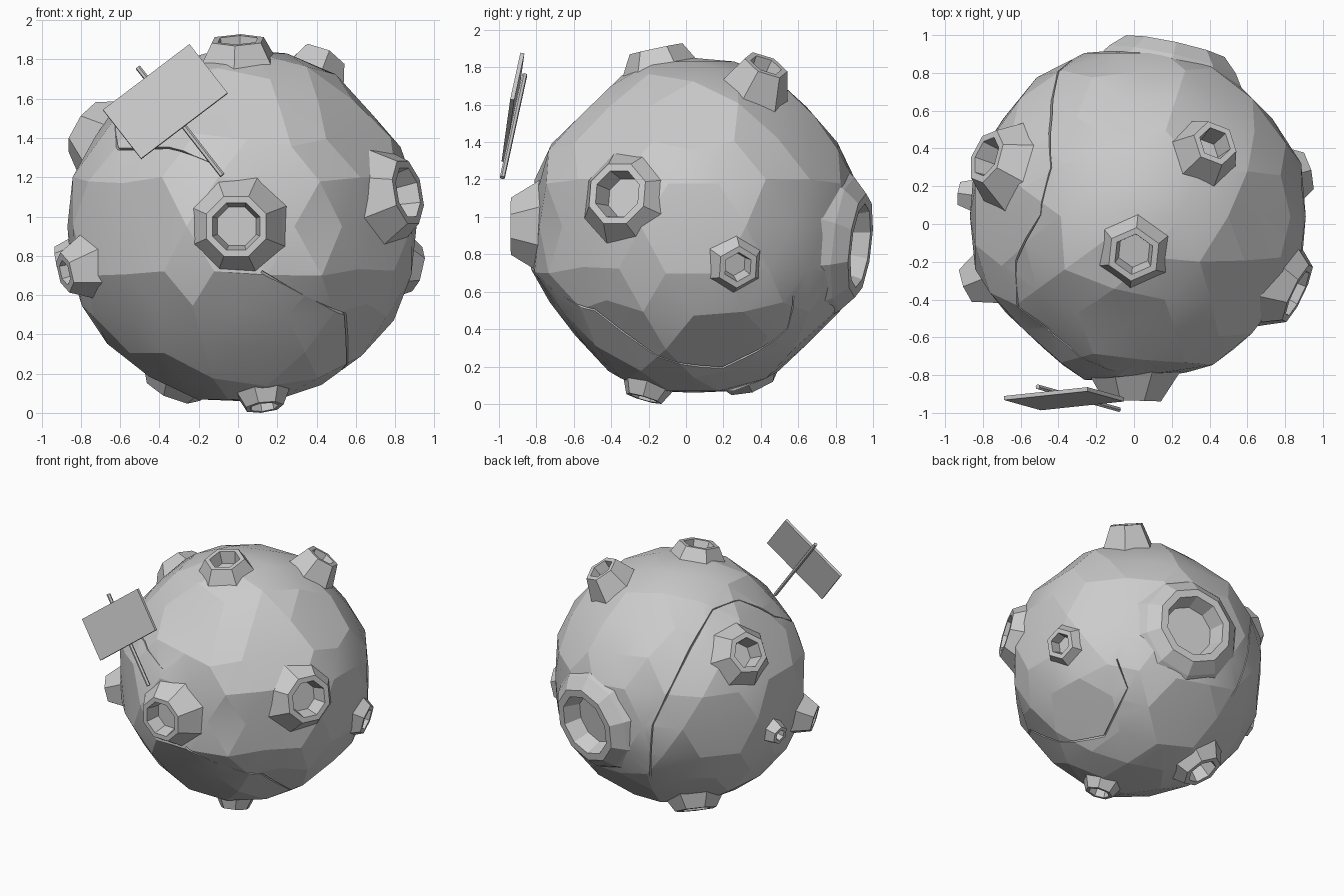
import bpy, bmesh, math
from mathutils import Vector, Matrix

if "Cube" in bpy.data.objects:
    bpy.data.objects.remove(bpy.data.objects["Cube"])

C = Vector((0.02, 0.04, 0.95))
R = 0.91

# Flattened areas of the rock: direction and distance from the centre
FLATS = [(Vector(d).normalized(), r) for d, r in [
    ((0.1, -1, 0.05), .845), ((0, -.7, .72), .845), ((0.05, -.8, -.6), .845),
    ((.7, -.65, -.05), .85), ((-.68, -.72, 0), .85), ((0, .75, .65), .875),
    ((.65, .65, 0), .87), ((-.75, .6, -.1), .875), ((0, 1, .1), .885),
    ((.75, 0, .65), .875), ((0, 0, 1), .9), ((.6, .2, -.75), .865),
    ((-.5, -.2, -.8), .88), ((-.75, -.1, .6), .865), ((0, 0, -1), .89),
    ((1, 0, -.1), .885), ((.6, -.5, .6), .855), ((-.5, -.6, .6), .855),
    ((-.55, -.6, -.5), .86), ((-.5, .5, -.6), .87), ((.55, -.5, -.6), .86),
    ((-1, -.1, -.1), .88), ((.5, .6, .6), .875), ((-.5, .6, .6), .88),
    ((0, .7, -.7), .875)]]


def surface_radius(d):
    r = R
    for n, dist in FLATS:
        k = d.dot(n)
        if k > 0.3:
            r = min(r, dist / k)
    return r


def new_object(name, bm):
    bmesh.ops.recalc_face_normals(bm, faces=bm.faces)
    me = bpy.data.meshes.new(name)
    bm.to_mesh(me)
    bm.free()
    ob = bpy.data.objects.new(name, me)
    bpy.context.collection.objects.link(ob)
    return ob


def axis_matrix(d):
    return Matrix.Translation(C) @ d.to_track_quat('Z', 'Y').to_matrix().to_4x4()


def loft(bm, rings):
    """Skin a list of point rings and cap both ends."""
    vs = [[bm.verts.new(p) for p in ring] for ring in rings]
    n = len(vs[0])
    for a, b in zip(vs, vs[1:]):
        for i in range(n):
            j = (i + 1) % n
            bm.faces.new((a[i], a[j], b[j], b[i]))
    bm.faces.new(vs[0][::-1])
    bm.faces.new(vs[-1])


def stack(bm, d, sides, stations, cap_bottom=True):
    """Rings of (height, radius) along direction d from the rock centre."""
    m = axis_matrix(d)
    loft(bm, [[m @ Vector((r * math.cos(math.tau * (i + .5) / sides),
                           r * math.sin(math.tau * (i + .5) / sides), h))
               for i in range(sides)] for h, r in stations])


# Craters: direction, sides, base radius, rim radius, hole radius, rim height, floor height
CRATERS = [
    ((-.03, -1, 0), 8, .25, .165, .13, .975, .87),
    ((.83, -.4, .17), 8, .25, .175, .135, .955, .84),
    ((.9, .24, -.22), 6, .18, .115, .08, .95, .87),
    ((.21, .95, -.11), 10, .36, .28, .225, .92, .80),
    ((-.02, -.19, .9), 6, .215, .145, .11, .97, .88),
    ((.38, .36, .8), 6, .20, .125, .09, 1.03, .90),
    ((-.76, .3, .48), 7, .25, .15, .11, 1.0, .87),
    ((-.92, -.37, -.24), 6, .18, .105, .065, 1.0, .90),
    ((.11, -.26, -.9), 7, .16, .10, .075, .965, .87),
    ((-.36, .32, -.85), 7, .22, .15, .11, .955, .86),
    ((-.93, .12, -.17), 6, .11, .07, .042, .965, .89),
]
cut = bmesh.new()
for k, (d, n, rb, rt, ri, top, floor) in enumerate(CRATERS):
    d = Vector(d).normalized()
    bm = bmesh.new()
    base = .74 if rb > .3 else .80
    stack(bm, d, n, [(base, rb + (.845 - base) * .7), (.845, rb), (top, rt), (top, ri),
                     (floor, ri * .82)])
    new_object("crater_%d" % (k + 1), bm)
    stack(cut, d, n, [(floor - .01, ri + .01), (1.1, ri + .01)])

# Cracks: polylines laid over the rock surface, cut as narrow grooves
CRACKS = [
    [(.12, -.81, .72), (.56, -.5, .49), (.5, -.15, .34), (.45, .2, .17),
     (.55, .58, .36), (.6, .54, .6)],
    [(-.1, -.79, 1.26), (-.36, -.66, 1.36), (-.62, -.45, 1.35), (-.64, -.2, 1.5),
     (-.5, .05, 1.68), (-.44, .3, 1.68), (-.45, .58, 1.5), (-.32, .86, .97),
     (-.25, .8, .5)]]
for pts in CRACKS:
    dirs = [(Vector(p) - C).normalized() for p in pts]
    path = []
    for a, b in zip(dirs, dirs[1:]):
        path += [a.lerp(b, t / 4).normalized() for t in range(4)]
    path.append(dirs[-1])
    rings = []
    for i, d in enumerate(path):
        tangent = path[min(i + 1, len(path) - 1)] - path[max(i - 1, 0)]
        side = d.cross(tangent).normalized() * .014
        r = surface_radius(d)
        rings.append([C + d * (r - .03), C + d * (r + .04) + side,
                      C + d * (r + .04) - side])
    loft(cut, rings)
cutter = new_object("crack_cutter", cut)
cutter.hide_render = True

# Rock body: faceted ball with flattened areas
bm = bmesh.new()
bmesh.ops.create_icosphere(bm, subdivisions=3, radius=1)
for v in bm.verts:
    d = v.co.normalized()
    v.co = C + d * surface_radius(d)
rock = new_object("rock_body", bm)
mod = rock.modifiers.new("cut", 'BOOLEAN')
mod.operation = 'DIFFERENCE'
mod.solver = 'EXACT'
mod.use_self = True
mod.object = cutter
bpy.context.view_layer.update()
carved = bpy.data.meshes.new_from_object(
    rock.evaluated_get(bpy.context.evaluated_depsgraph_get()))
rock.modifiers.clear()
if len(carved.polygons) > 500:
    rock.data = carved
bpy.data.objects.remove(cutter)
bpy.ops.object.select_all(action='DESELECT')
rock.select_set(True)
bpy.context.view_layer.objects.active = rock
bpy.ops.object.shade_smooth_by_angle(angle=math.radians(12))

# Tilted sign floating at the front: post and board
foot, head = Vector((-.08, -.982, 1.21)), Vector((-.51, -.862, 1.76))
up = (head - foot).normalized()
across = Vector((.43, .05, .35))
across = (across - up * across.dot(up)).normalized()
normal = across.cross(up)
basis = Matrix((across, up, normal)).transposed().to_4x4()


def block(name, centre, size):
    bm = bmesh.new()
    bmesh.ops.create_cube(bm, size=1, matrix=Matrix.Translation(centre) @ basis
                          @ Matrix.Diagonal((*size, 1)))
    return new_object(name, bm)


block("sign_board", Vector((-.37, -.925, 1.585)), (.555, .32, .022))
bm = bmesh.new()
bmesh.ops.create_cone(bm, cap_ends=True, segments=6, radius1=.014, radius2=.014,
                      depth=(head - foot).length,
                      matrix=Matrix.Translation((foot + head) / 2) @ up.to_track_quat('Z', 'Y').to_matrix().to_4x4())
new_object("sign_post", bm)
